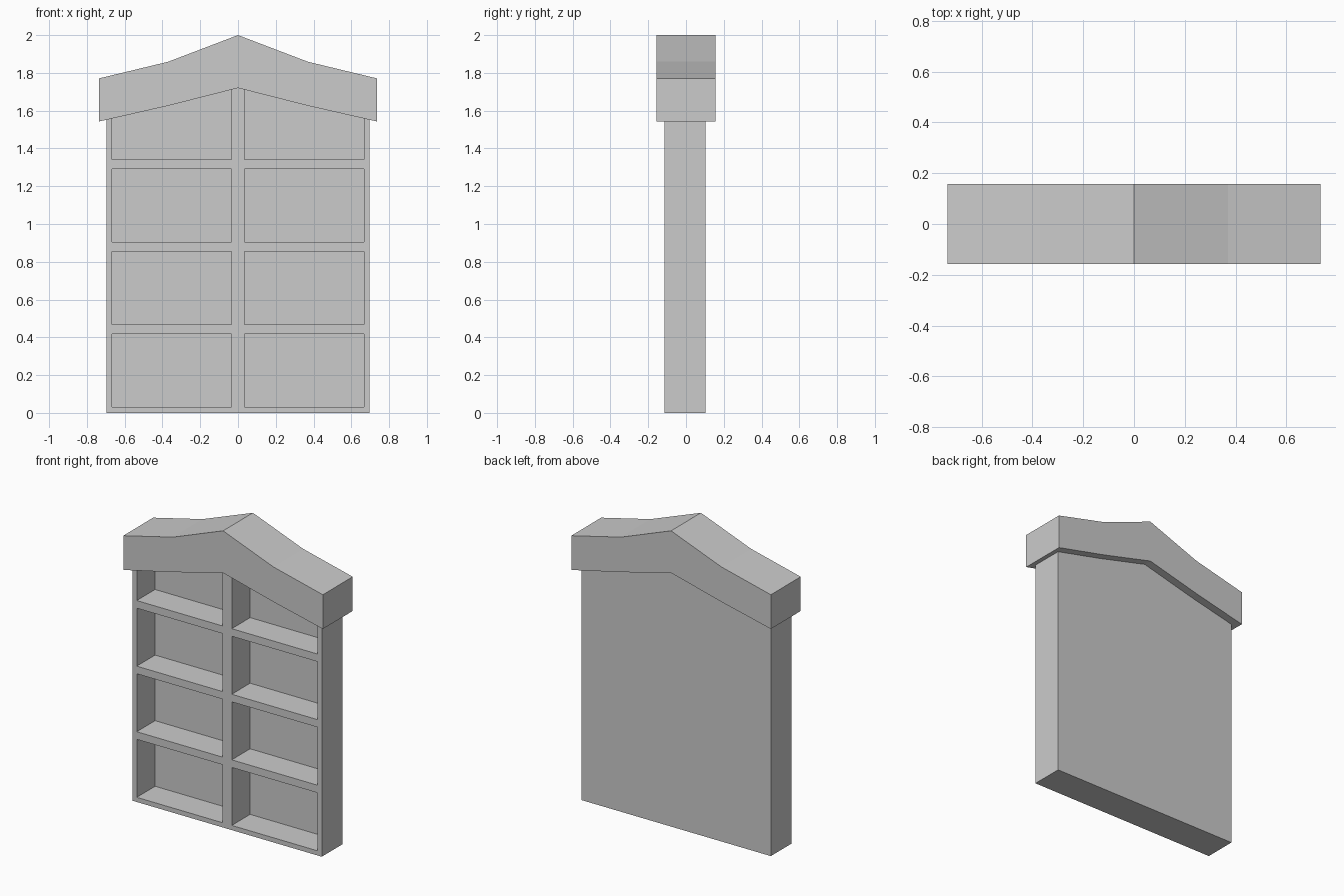
import bpy
import bmesh

if "Cube" in bpy.data.objects:
    bpy.data.objects.remove(bpy.data.objects["Cube"])


def prism(bm, outline, y0, y1):
    """Extrude an (x, z) outline from y0 to y1."""
    verts = [bm.verts.new((x, y0, z)) for x, z in outline]
    face = bm.faces.new(verts)
    new = bmesh.ops.extrude_face_region(bm, geom=[face])["geom"]
    moved = [g for g in new if isinstance(g, bmesh.types.BMVert)]
    bmesh.ops.translate(bm, verts=moved, vec=(0, y1 - y0, 0))


def make_object(name, outlines, y0, y1):
    bm = bmesh.new()
    for outline in outlines:
        prism(bm, outline, y0, y1)
    bmesh.ops.recalc_face_normals(bm, faces=bm.faces[:])
    mesh = bpy.data.meshes.new(name)
    bm.to_mesh(mesh)
    bm.free()
    obj = bpy.data.objects.new(name, mesh)
    bpy.context.collection.objects.link(obj)
    return obj


def mirrored(half):
    """Complete a right-to-centre profile whose last point is on x = 0."""
    return half + [(-x, z) for x, z in reversed(half[:-1])]


ROOF_X, MID_X, BODY_X = 0.735, 0.37, 0.697
FRONT, BACK = -0.114, 0.103
eave_z, mid_z = 1.543, 1.626
side_z = eave_z + (mid_z - eave_z) * (ROOF_X - BODY_X) / (ROOF_X - MID_X)

# Roof: swept gable block with a bent underside
top = mirrored([(ROOF_X, 1.771), (MID_X, 1.859), (0, 2.0)])
under = mirrored([(ROOF_X, eave_z), (MID_X, mid_z), (0, 1.72)])
make_object("gable_roof", [top + under[::-1]], -0.157, 0.157)

# Cabinet body, its top following the roof underside
body_top = mirrored([(BODY_X, side_z), (MID_X, mid_z), (0, 1.72)])
body = make_object("shelf_cabinet",
                   [[(BODY_X, 0)] + body_top + [(-BODY_X, 0)]], FRONT, BACK)

# Compartments: two columns of four, the top row running up to the roof
cells = []
for side in (-1, 1):
    xa, xb = side * 0.034, side * 0.666
    for row in range(4):
        z0 = 0.031 + 0.4367 * row
        z1 = z0 + 0.386 if row < 3 else 1.9
        cells.append([(xa, z0), (xb, z0), (xb, z1), (xa, z1)])
cutter = make_object("compartment_cutter", cells, FRONT - 0.1, BACK - 0.024)
cutter.hide_render = True
cutter.hide_viewport = False

cut = body.modifiers.new("compartments", 'BOOLEAN')
cut.operation = 'DIFFERENCE'
cut.solver = 'EXACT'
cut.object = cutter
bpy.context.view_layer.objects.active = body
bpy.ops.object.modifier_apply(modifier=cut.name)
bpy.data.objects.remove(cutter, do_unlink=True)
